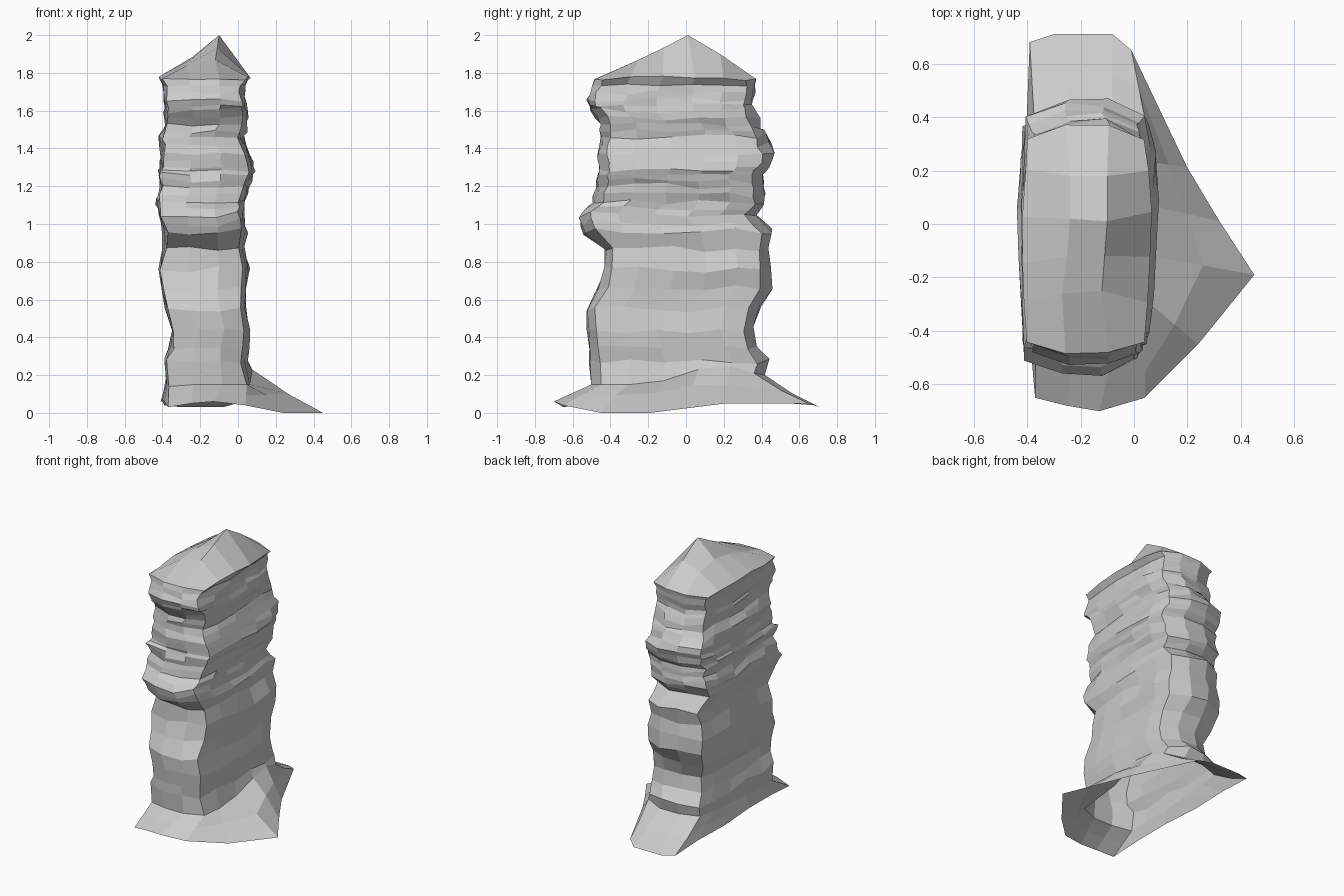
import bpy, bmesh, random
from mathutils import Vector

random.seed(11)

# Strata profile: height, left x, right x, front y, back y
LAYERS = [
    (1.765, -.42, .065, -.485, .37), (1.735, -.40, .035, -.50, .37),
    (1.66, -.39, .04, -.525, .355), (1.60, -.39, .045, -.50, .365),
    (1.52, -.39, .04, -.45, .39), (1.46, -.415, .025, -.445, .43),
    (1.37, -.405, .06, -.475, .46), (1.30, -.415, .08, -.455, .44),
    (1.26, -.42, .075, -.465, .405), (1.20, -.41, .055, -.47, .41),
    (1.12, -.435, .035, -.49, .42), (1.05, -.425, .03, -.565, .37),
    (.96, -.395, .045, -.545, .46), (.87, -.40, .03, -.43, .435),
    (.76, -.425, .06, -.44, .45), (.66, -.405, .045, -.47, .45),
    (.55, -.385, .045, -.53, .39), (.44, -.355, .065, -.52, .355),
    (.35, -.365, .055, -.515, .375), (.27, -.39, .045, -.51, .44),
]

# Cross-section as fractions of each layer's box: front, right, back, left
SECTION = [
    (.04, .05), (.34, 0), (.67, .005), (.94, .055),
    (.98, .22), (1, .42), (1, .62), (.99, .80),
    (.95, .94), (.67, 1), (.34, 1), (.04, .94),
    (.02, .80), (0, .60), (.01, .40), (.02, .20),
]
N = len(SECTION)

# Top edge of the foot flare
FOOT_Z = [.14, .15, .15, .15, .15, .17, .23, .25, .21, .20, .20, .20, .19, .17, .16, .15]

# Outer rim of the foot flare
RIM = [
    (-.37, -.65, .03), (-.25, -.68, .05), (-.13, -.70, .06), (.04, -.65, .04),
    (.24, -.45, 0), (.45, -.19, 0), (.32, .01, .025), (.20, .21, .05),
    (-.01, .65, .05), (-.08, .71, .03), (-.30, .71, .03), (-.39, .68, .04),
    (-.40, .43, .06), (-.41, .14, .06), (-.40, -.15, .07), (-.39, -.42, .06),
]

# Inner points of the cap, front to back: left column and ridge column
CAP_LEFT = [(-.27, -.26, 1.84), (-.25, -.12, 1.87), (-.24, .02, 1.885), (-.24, .18, 1.855)]
CAP_RIDGE = [(-.12, -.25, 1.87), (-.11, -.12, 1.932), (-.10, .01, 2.0), (-.10, .18, 1.90)]


def section_ring(z, xl, xr, yf, yb, wobble=.009, tilt=.016):
    """One rough ring of rock at a given height."""
    return [Vector((xl + (xr - xl) * s + random.uniform(-wobble, wobble),
                    yf + (yb - yf) * t + random.uniform(-wobble, wobble),
                    z + random.uniform(-tilt, tilt))) for s, t in SECTION]


def blend(a, b, f):
    return [p.lerp(q, f) for p, q in zip(a, b)]


# Eave under the cap
eave = section_ring(*LAYERS[0], wobble=.005, tilt=.006)
for i in (4, 5, 6, 7, 13, 14):
    eave[i].z += .012
rings = [eave]

# Pillar body, with extra broken strata in the upper half
for row in LAYERS[1:]:
    ring = section_ring(*row, tilt=.006 if row[0] in (1.26, 1.30, 1.735) else .018)
    if row[0] == 1.26:                       # small jutting chip
        ring[0] += Vector((-.02, -.05, .01))
    if row[0] > .9 and row[0] != 1.735:
        mid = blend(rings[-1], ring, .5)
        for p in mid:
            p.x += random.uniform(-.012, .012)
            p.y += random.uniform(-.012, .012)
            p.z += random.uniform(-.012, .012)
        rings.append(mid)
    rings.append(ring)

# Foot: upper edge, mid slope and rim
foot = section_ring(.2, -.385, .07, -.505, .42, wobble=.006)
for p, z in zip(foot, FOOT_Z):
    p.z = z
rim = [Vector(p) for p in RIM]
slope = blend(foot, rim, .5)
for i in (4, 5, 6):
    slope[i].z += .02
for i in (8, 9, 10, 11):
    slope[i].z -= .012
rings += [foot, slope, rim]

# Skin the rings; the underside stays open
bm = bmesh.new()
loops = [[bm.verts.new(p) for p in r] for r in rings]
for a, b in zip(loops, loops[1:]):
    for i in range(N):
        j = (i + 1) % N
        bm.faces.new((a[i], b[i], b[j], a[j]))

# Cap: a grid of four columns stretched between the eave edges
e = loops[0]
left = [e[0]] + e[:11:-1] + [e[11]]
right = e[3:9]
inner = [[e[k]] + [bm.verts.new(p) for p in pts] + [e[m]]
         for k, pts, m in ((1, CAP_LEFT, 10), (2, CAP_RIDGE, 9))]
columns = [left, *inner, right]
for a, b in zip(columns, columns[1:]):
    for r in range(5):
        bm.faces.new((a[r], b[r], b[r + 1], a[r + 1]))
bm.normal_update()

mesh = bpy.data.meshes.new("rock_pillar")
bm.to_mesh(mesh)
bm.free()
pillar = bpy.data.objects.new("rock_pillar", mesh)
bpy.context.collection.objects.link(pillar)
